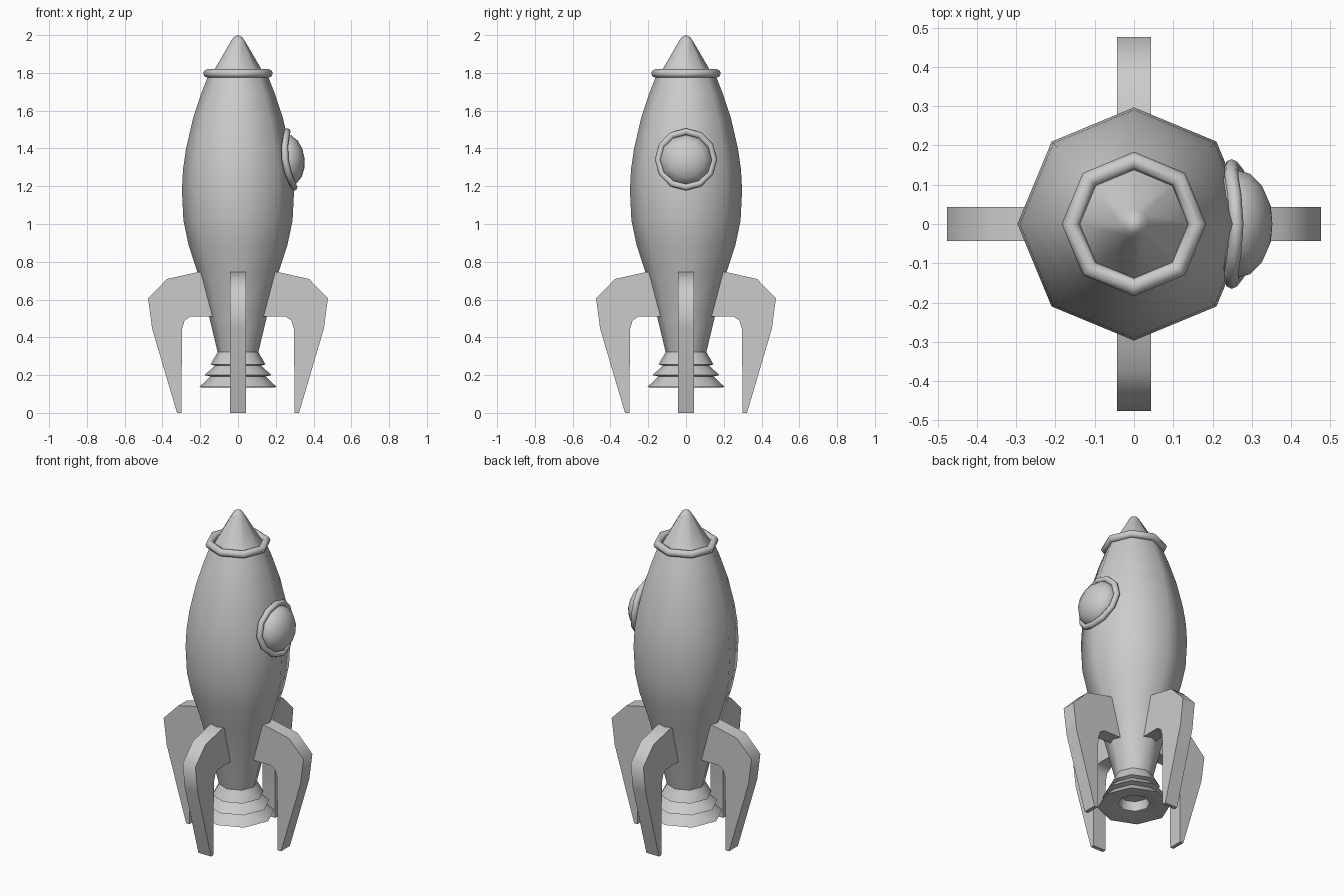
import bpy, bmesh
from math import cos, sin, pi, radians
from mathutils import Matrix, Vector

if "Cube" in bpy.data.objects:
    bpy.data.objects.remove(bpy.data.objects["Cube"])


def finish(bm, name):
    """Turn a bmesh into a named, smooth-by-angle object."""
    bmesh.ops.remove_doubles(bm, verts=bm.verts, dist=1e-5)
    bmesh.ops.recalc_face_normals(bm, faces=bm.faces)
    mesh = bpy.data.meshes.new(name)
    bm.to_mesh(mesh)
    bm.free()
    obj = bpy.data.objects.new(name, mesh)
    bpy.context.collection.objects.link(obj)
    bpy.ops.object.select_all(action='DESELECT')
    obj.select_set(True)
    bpy.context.view_layer.objects.active = obj
    bpy.ops.object.shade_smooth_by_angle(angle=radians(55))
    return obj


def bridge(bm, rings, closed=False):
    """Skin equal-length rings of vertices with quads."""
    pairs = list(zip(rings, rings[1:]))
    if closed:
        pairs.append((rings[-1], rings[0]))
    for a, b in pairs:
        n = len(a)
        for i in range(n):
            j = (i + 1) % n
            bm.faces.new((a[i], a[j], b[j], b[i]))


def lathe(name, profile, sides=8):
    """Revolve (radius, z) points around the z axis."""
    bm = bmesh.new()
    angles = [2 * pi * i / sides for i in range(sides)]
    bridge(bm, [[bm.verts.new((r * cos(a), r * sin(a), z)) for a in angles]
                for r, z in profile])
    return finish(bm, name)


def tube_ring(name, path, centre, axis, radius, sides=8):
    """Closed tube along path points that circle the given centre and axis."""
    bm = bmesh.new()
    rings = []
    for p in path:
        out = p - centre
        out = (out - axis * out.dot(axis)).normalized()
        rings.append([bm.verts.new(p + radius * (out * cos(2 * pi * k / sides)
                      + axis * sin(2 * pi * k / sides))) for k in range(sides)])
    bridge(bm, rings, closed=True)
    return finish(bm, name)


# Hull
lathe("hull", [(0, 0.31), (0.105, 0.31), (0.153, 0.51), (0.215, 0.745), (0.262, 0.89),
               (0.289, 1.02), (0.297, 1.18), (0.291, 1.29), (0.275, 1.4),
               (0.238, 1.56), (0.195, 1.69), (0.156, 1.79), (0, 1.79)])

# Nose cone
lathe("nose_cone", [(0, 1.785), (0.144, 1.785), (0.037, 1.968), (0.022, 1.99), (0, 2.0)])

# Collar under the nose
tube_ring("nose_collar",
          [Vector((0.161 * cos(i * pi / 4), 0.161 * sin(i * pi / 4), 1.797)) for i in range(8)],
          Vector((0, 0, 1.797)), Vector((0, 0, 1)), 0.023)

# Stepped engine nozzle with hollow underside
lathe("engine_nozzle", [(0, 0.325), (0.106, 0.325), (0.145, 0.257), (0.122, 0.25),
                        (0.178, 0.2), (0.145, 0.193), (0.205, 0.137), (0.19, 0.135),
                        (0.09, 0.155), (0.08, 0.21), (0, 0.21)])

# Four fins
FIN = [(0.12, 0.745), (0.215, 0.745), (0.376, 0.709), (0.476, 0.607), (0.455, 0.447),
       (0.323, 0.0), (0.3, 0.0), (0.296, 0.443), (0.283, 0.489), (0.252, 0.51), (0.12, 0.51)]
for i, side in enumerate(("right", "back", "left", "front")):
    bm = bmesh.new()
    face = bm.faces.new([bm.verts.new((x, -0.043, z)) for x, z in FIN])
    ext = bmesh.ops.extrude_face_region(bm, geom=[face], use_keep_orig=True)
    moved = [v for v in ext["geom"] if isinstance(v, bmesh.types.BMVert)]
    bmesh.ops.translate(bm, verts=moved, vec=(0, 0.086, 0))
    bm.transform(Matrix.Rotation(i * pi / 2, 4, 'Z'))
    finish(bm, "fin_" + side)

# Porthole frame, bent to follow the hull
path = []
for i in range(12):
    a = 2 * pi * i / 12
    path.append(Vector((0.279 - 0.03 * cos(a) ** 2 - 0.018 * sin(a),
                        0.147 * cos(a), 1.342 + 0.147 * sin(a))))
tilt = radians(6)
tube_ring("porthole_frame", path, Vector((0.27, 0, 1.342)),
          Vector((cos(tilt), 0, sin(tilt))), 0.018)

# Porthole glass dome
bm = bmesh.new()
bmesh.ops.create_uvsphere(bm, u_segments=12, v_segments=8, radius=1)
bm.transform(Matrix.Translation((0.262, 0, 1.338)) @ Matrix.Rotation(pi / 2 - tilt, 4, 'Y')
             @ Matrix.Diagonal((0.138, 0.138, 0.091, 1)))
finish(bm, "porthole_glass")
